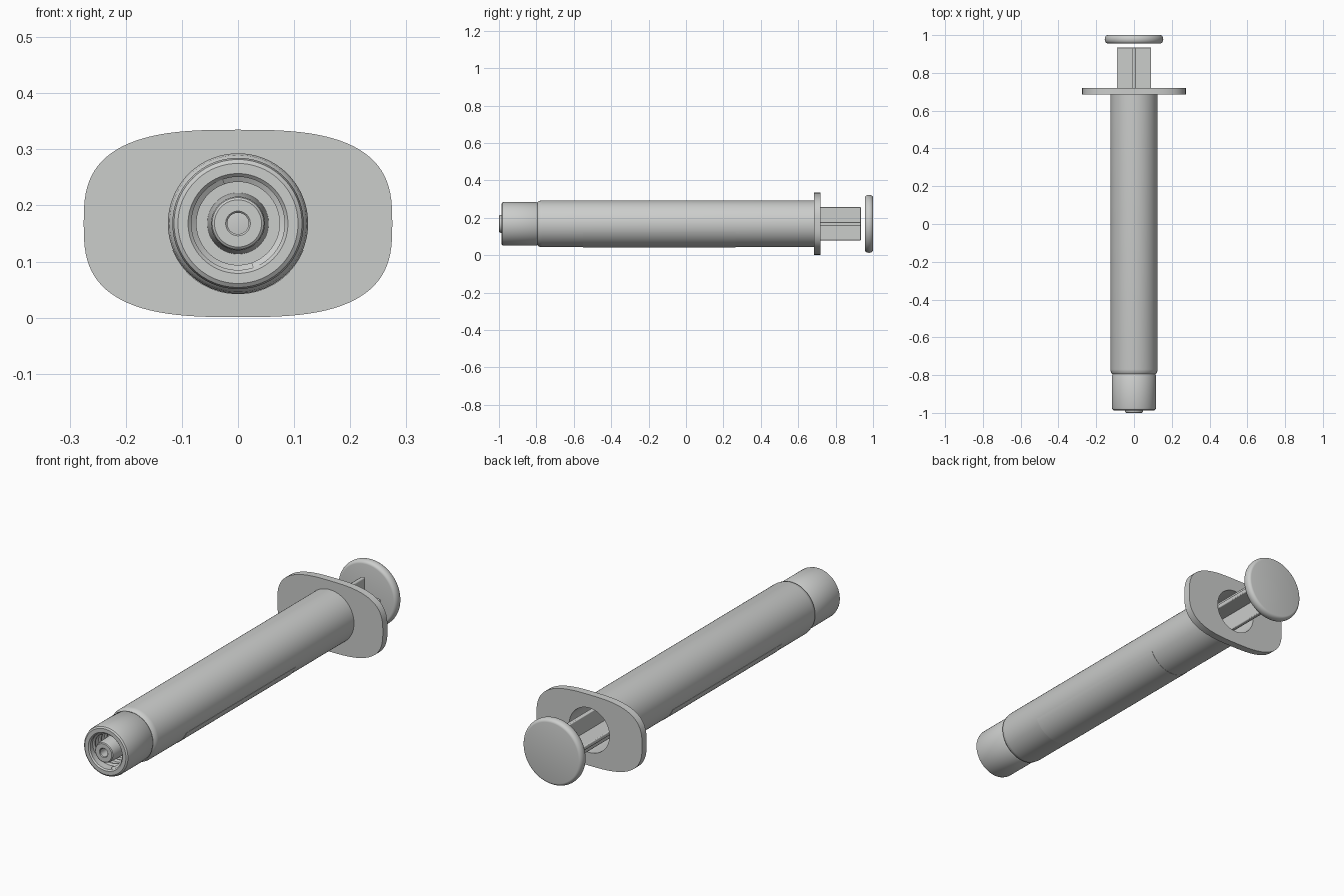
import bpy, bmesh, math

cube = bpy.data.objects.get("Cube")
if cube:
    bpy.data.objects.remove(cube, do_unlink=True)

AXIS = 0.168  # height of the long axis
SEG = 96

plastic = bpy.data.materials.new("light_grey_plastic")
plastic.use_nodes = True
COLOUR = (0.6, 0.61, 0.6, 1)
plastic.diffuse_color = COLOUR
plastic.node_tree.nodes["Principled BSDF"].inputs["Base Color"].default_value = COLOUR


def finish(name, bm):
    bmesh.ops.remove_doubles(bm, verts=bm.verts, dist=1e-5)
    bmesh.ops.recalc_face_normals(bm, faces=bm.faces)
    mesh = bpy.data.meshes.new(name)
    bm.to_mesh(mesh)
    bm.free()
    mesh.materials.append(plastic)
    ob = bpy.data.objects.new(name, mesh)
    bpy.context.collection.objects.link(ob)
    ob.location.z = AXIS
    bpy.ops.object.select_all(action='DESELECT')
    ob.select_set(True)
    bpy.context.view_layer.objects.active = ob
    bpy.ops.object.shade_smooth_by_angle(angle=math.radians(35))
    return ob


def oval(rx, rz, y, power=2):
    """Points of a superellipse across the long axis."""
    pts = []
    for i in range(SEG):
        a = math.tau * i / SEG
        c, s = math.cos(a), math.sin(a)
        pts.append((math.copysign(rx * abs(c) ** (2 / power), c), y,
                    math.copysign(rz * abs(s) ** (2 / power), s)))
    return pts


def loft(name, rings, closed=False):
    """Skin rings; closed joins last to first, otherwise ends are capped."""
    bm = bmesh.new()
    loops = [[bm.verts.new(p) for p in ring] for ring in rings]
    pairs = list(zip(loops, loops[1:]))
    if closed:
        pairs.append((loops[-1], loops[0]))
    else:
        bm.faces.new(loops[0])
        bm.faces.new(loops[-1])
    for a, b in pairs:
        for i in range(SEG):
            j = (i + 1) % SEG
            bm.faces.new((a[i], a[j], b[j], b[i]))
    return finish(name, bm)


def lathe(name, profile, closed=False):
    return loft(name, [oval(r, r, y) for r, y in profile], closed)


# Hollow barrel with a chamfered shoulder
lathe("barrel", [(0.105, 0.69), (0.125, 0.69), (0.125, -0.77), (0.122, -0.787),
                 (0.114, -0.795), (0.06, -0.795), (0.06, -0.775), (0.105, -0.74)], True)

# Finger flange with a round opening
loft("finger_flange", [oval(0.275, 0.167, 0.685, 2.9), oval(0.275, 0.167, 0.72, 2.9),
                       oval(0.105, 0.105, 0.72), oval(0.105, 0.105, 0.685)], True)

# Locking collar, open at the front
lathe("lock_collar", [(0.113, -0.795), (0.117, -0.802), (0.117, -0.972), (0.114, -0.982),
                      (0.107, -0.987), (0.089, -0.987), (0.083, -0.981), (0.083, -0.82),
                      (0.04, -0.82), (0.04, -0.795)], True)

# Tapered nozzle with a bore
lathe("nozzle", [(0.055, -0.81), (0.048, -0.99), (0.046, -0.997), (0.042, -1.0),
                 (0.022, -1.0), (0.019, -0.997), (0.019, -0.80), (0.055, -0.80)], True)


# Two-start thread ridges inside the collar
def thread(name, start):
    bm = bmesh.new()
    turns, steps, lead = 1.5, 108, 0.09
    rows = []
    for k in range(steps + 1):
        a = start + math.tau * turns * k / steps
        y = -0.972 + lead * turns * k / steps
        rows.append([bm.verts.new((r * math.cos(a), y + dy, r * math.sin(a)))
                     for r, dy in ((0.084, -0.009), (0.074, -0.003),
                                   (0.074, 0.003), (0.084, 0.009))])
    for p, q in zip(rows, rows[1:]):
        for i in range(4):
            j = (i + 1) % 4
            bm.faces.new((p[i], p[j], q[j], q[i]))
    bm.faces.new(rows[0])
    bm.faces.new(rows[-1])
    finish(name, bm)


for side, start in (("upper", 1.9), ("lower", 1.9 + math.pi)):
    thread("thread_" + side, start)

# Plunger: cross-shaped rod, stopper and thumb rest
for name, sx, sz in (("plunger_fin_flat", 0.18, 0.02), ("plunger_fin_upright", 0.02, 0.18)):
    bm = bmesh.new()
    bmesh.ops.create_cube(bm, size=1)
    for v in bm.verts:
        v.co = (v.co.x * sx, 0.935 if v.co.y > 0 else -0.64, v.co.z * sz)
    ob = finish(name, bm)
    bevel = ob.modifiers.new("soft_edges", 'BEVEL')
    bevel.width, bevel.segments = 0.004, 2

lathe("stopper", [(0.05, -0.74), (0.1, -0.71), (0.104, -0.70), (0.104, -0.65), (0.09, -0.64)])

edge = [(0.14 + 0.015 * math.sin(math.pi * i / 10),
         0.978 - 0.022 * math.cos(math.pi * i / 10)) for i in range(11)]
lathe("thumb_rest", edge)

# Thin label plate wrapped under the barrel
bm = bmesh.new()
rows = []
for i in range(49):
    a = math.radians(-158 + 136 * i / 48)
    rows.append([bm.verts.new((r * math.cos(a), y, r * math.sin(a)))
                 for r, y in ((0.1245, -0.55), (0.1262, -0.55), (0.1262, 0.265), (0.1245, 0.265))])
for p, q in zip(rows, rows[1:]):
    for i in range(4):
        j = (i + 1) % 4
        bm.faces.new((p[i], p[j], q[j], q[i]))
bm.faces.new(rows[0])
bm.faces.new(rows[-1])
finish("label_plate", bm)
